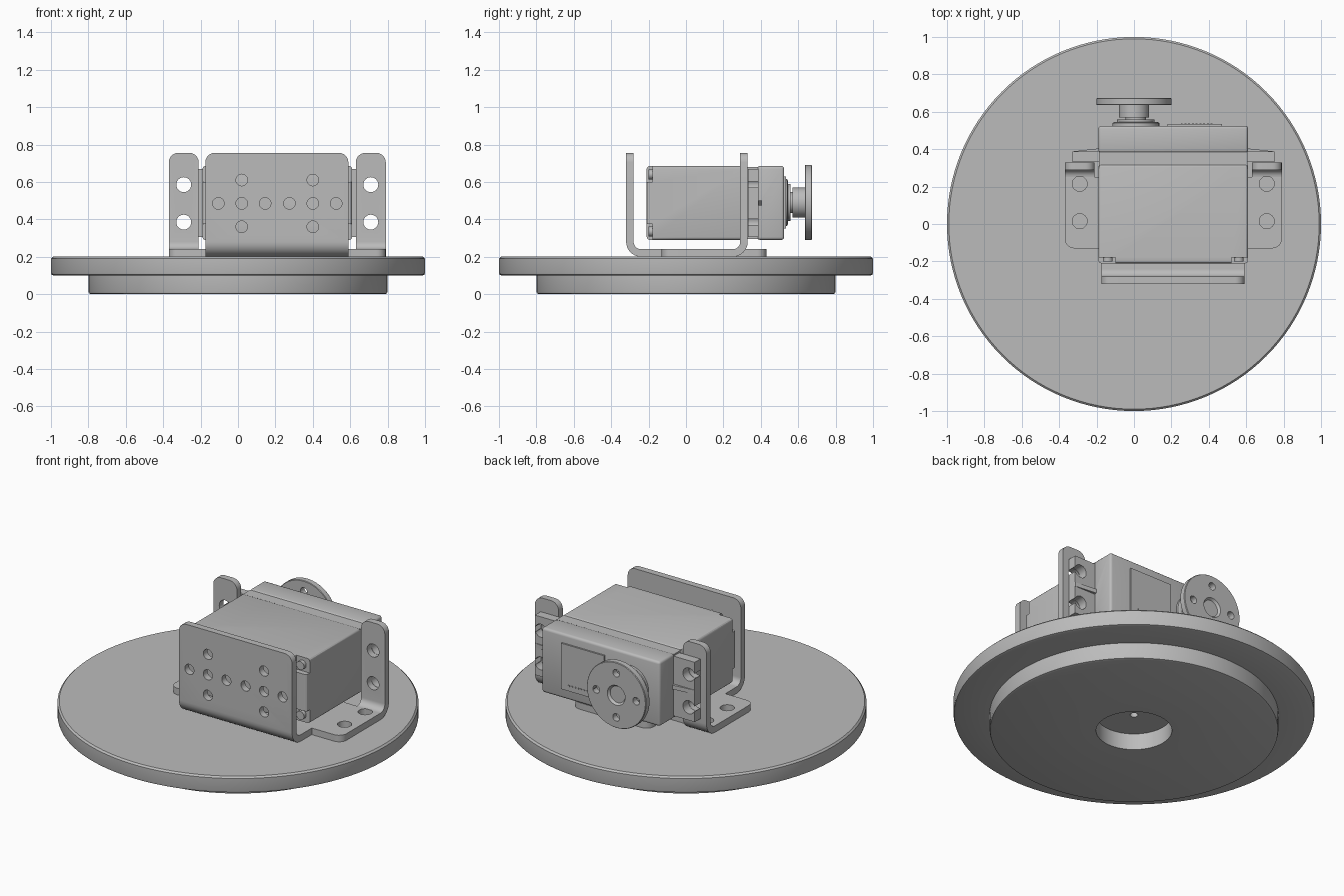
import bpy, bmesh, math
from mathutils import Matrix, Vector

if "Cube" in bpy.data.objects:
    bpy.data.objects.remove(bpy.data.objects["Cube"], do_unlink=True)

grey = bpy.data.materials.new("plain grey")
grey.use_nodes = True
grey.diffuse_color = (0.5, 0.5, 0.5, 1)
grey.node_tree.nodes["Principled BSDF"].inputs["Base Color"].default_value = (0.5, 0.5, 0.5, 1)


def finish(name, bm):
    bmesh.ops.recalc_face_normals(bm, faces=bm.faces)
    mesh = bpy.data.meshes.new(name)
    bm.to_mesh(mesh)
    bm.free()
    obj = bpy.data.objects.new(name, mesh)
    bpy.context.collection.objects.link(obj)
    mesh.materials.append(grey)
    return obj


def round_edges(bm, rule, radius, segments=6):
    edges = [e for e in bm.edges if rule(e.verts[0].co, e.verts[1].co)]
    bmesh.ops.bevel(bm, geom=edges, offset=radius, segments=segments, profile=0.5, affect='EDGES')


def box(name, low, high, bevel=0):
    bm = bmesh.new()
    bmesh.ops.create_cube(bm, size=1)
    low, high = Vector(low), Vector(high)
    for v in bm.verts:
        v.co = (low + high) / 2 + v.co * (high - low)
    if bevel:
        round_edges(bm, lambda a, b: True, bevel, 3)
    return finish(name, bm)


def prism(name, points, offset, rule=None, radius=0):
    # Extrudes a flat outline along the offset and rounds chosen edges
    bm = bmesh.new()
    face = bm.faces.new([bm.verts.new(p) for p in points])
    moved = bmesh.ops.extrude_face_region(bm, geom=[face], use_keep_orig=True)
    verts = [g for g in moved["geom"] if isinstance(g, bmesh.types.BMVert)]
    bmesh.ops.translate(bm, verts=verts, vec=offset)
    if rule:
        round_edges(bm, rule, radius)
    return finish(name, bm)


def lathe(name, profile, centre=(0, 0, 0), along_y=False, steps=48):
    # Revolves (radius, height) points about z, or about y
    bm = bmesh.new()
    verts = [bm.verts.new((r, 0, h)) for r, h in profile]
    edges = [bm.edges.new(pair) for pair in zip(verts, verts[1:])]
    bmesh.ops.spin(bm, geom=verts + edges, cent=(0, 0, 0), axis=(0, 0, 1),
                   angle=math.tau, steps=steps, use_merge=True)
    bmesh.ops.remove_doubles(bm, verts=bm.verts, dist=1e-5)
    turn = Matrix.Rotation(-math.pi / 2, 4, 'X') if along_y else Matrix()
    bm.transform(Matrix.Translation(centre) @ turn)
    return finish(name, bm)


def rod(name, centre, radius, length, along_y=True, steps=24):
    h = length / 2
    return lathe(name, [(0, -h), (radius, -h), (radius, h), (0, h)], centre, along_y, steps)


def cut(obj, cutters):
    bpy.context.view_layer.objects.active = obj
    for c in cutters:
        mod = obj.modifiers.new("cut", 'BOOLEAN')
        mod.operation, mod.solver, mod.object = 'DIFFERENCE', 'EXACT', c
        bpy.ops.object.modifier_apply(modifier=mod.name)
        bpy.data.objects.remove(c, do_unlink=True)


def hole(x, y, z, radius, along_y=True, depth=0.2):
    return rod("cutter", (x, y, z), radius, depth, along_y)


# Turntable: wide disc over a smaller foot with a recess below
lathe("turntable", [(0, .14), (.022, .14), (.022, .1), (.21, .1), (.21, 0), (.785, 0),
                    (.797, .004), (.8, .015), (.8, .1), (.985, .1), (.997, .104), (1, .115),
                    (1, .19), (.99, .2), (0, .2)], steps=128)

# Sheet metal bracket
MID = 0.21


def bent_sheet(name, x0, x1, end, flip=False):
    # Upright sheet that bends into the floor, seen from the side
    def arc(r):
        return [(-.24 - r * math.cos(t * math.pi / 16), .28 - r * math.sin(t * math.pi / 16))
                for t in range(9)]
    outline = [(-.32, .755)] + arc(.08) + [(end, .2), (end, .24)] + arc(.04)[::-1] + [(-.28, .755)]
    pts = [(x0, .01 - y if flip else y, z) for y, z in outline]
    return prism(name, pts, (x1 - x0, 0, 0),
                 lambda a, b: min(a.z, b.z) > .75 and abs(a.x - b.x) < .01, .05)


front = bent_sheet("bracket_front", -.175, .59, -.13)
spots = [(x, .485) for x in (-.105, .02, .145, .275, .4, .525)]
spots += [(x, z) for x in (.02, .4) for z in (.36, .61)]
cut(front, [hole(x, -.3, z, .031) for x, z in spots])

half = [(.58, -.13), (.58, .25), (.26, .25), (.26, .43)]
outline = [(MID + x, y, .2) for x, y in half] + [(MID - x, y, .2) for x, y in half[::-1]]
floor = prism("bracket_floor", outline, (0, 0, .04),
              lambda a, b: abs(a.z - b.z) > .01 and not .2 < a.y < .3, .05)
cut(floor, [hole(MID + s * .5, y, .22, .04, False) for s in (-1, 1) for y in (.015, .215)])

for side, s in (("left", 1), ("right", -1)):
    a, b = sorted((MID + s * .42, MID + s * .58))
    tab = bent_sheet("bracket_tab_" + side, a, b, -.24, True)
    cut(tab, [hole(MID + s * .5, .31, z, .04) for z in (.385, .585)])

    # Slotted mounting ear with a middle rib
    a, b = sorted((MID + s * .39, MID + s * .54))
    ear = box("motor_ear_" + side, (a, .332, .305), (b, .387, .67))
    cut(ear, [hole(MID + s * .5, .36, z, .04) for z in (.385, .585)])
    for z in (.385, .585):
        a, b = sorted((MID + s * .5, MID + s * .56))
        cut(ear, [box("cutter", (a, .3, z - .016), (b, .45, z + .016))])
    prism("ear_rib_" + side, [(MID + s * .38, .38, .475), (MID + s * .54, .38, .475),
                              (MID + s * .54, .388, .475), (MID + s * .38, .406, .475)], (0, 0, .025))

# Motor case: main block with notched front corners, middle band, rear cover
case = box("motor_case", (-.19, -.21, .29), (.61, .32, .685), .015)
for s in (-1, 1):
    for z in (.64, .335):
        a, b = sorted((MID + s * .31, MID + s * .45))
        cut(case, [box("cutter", (a, -.25, z - .055 if z < .5 else z - .04),
                       (b, -.178, z + .04 if z < .5 else z + .055))])
        rod("case_screw", (MID + s * .35, -.185, z), .026, .03)
box("motor_band", (-.187, .3, .295), (.607, .385, .68))
cover = box("motor_rear_cover", (-.19, .38, .29), (.61, .525, .685), .015)
cut(cover, [box("cutter", (x - .01, .37, .475), (x + .01, .4, .5)) for x in (-.19, .61)])
box("rear_panel", (.18, .52, .35), (.47, .535, .63))
for i in range(9):
    box("panel_mark", (.25 + i * .02, .53, .38), (.26 + i * .02, .538, .387))

# Output shaft collar, hub and drive disc
Z = .49
lathe("output_collar", [(0, .5), (.125, .5), (.125, .54), (.115, .545), (.1, .545), (.1, .56),
                        (.055, .56), (.055, .575), (0, .575)], (.01, 0, Z), True)
horn = lathe("drive_disc", [(0, .57), (.08, .57), (.08, .635), (.197, .635), (.2, .638), (.2, .67),
                            (.197, .674), (.06, .674), (.05, .66), (0, .66)], (0, 0, Z), True, 64)
cut(horn, [hole(.135 * math.cos(t), .65, Z + .135 * math.sin(t), .023)
           for t in (k * math.pi / 2 for k in range(4))] + [hole(0, .66, Z, .028, True, .06)])

# Smooth round faces, keep crisp edges
bpy.ops.object.select_all(action='DESELECT')
for obj in bpy.context.scene.objects:
    if obj.type == 'MESH':
        obj.select_set(True)
        bpy.context.view_layer.objects.active = obj
bpy.ops.object.shade_smooth_by_angle(angle=math.radians(30))
